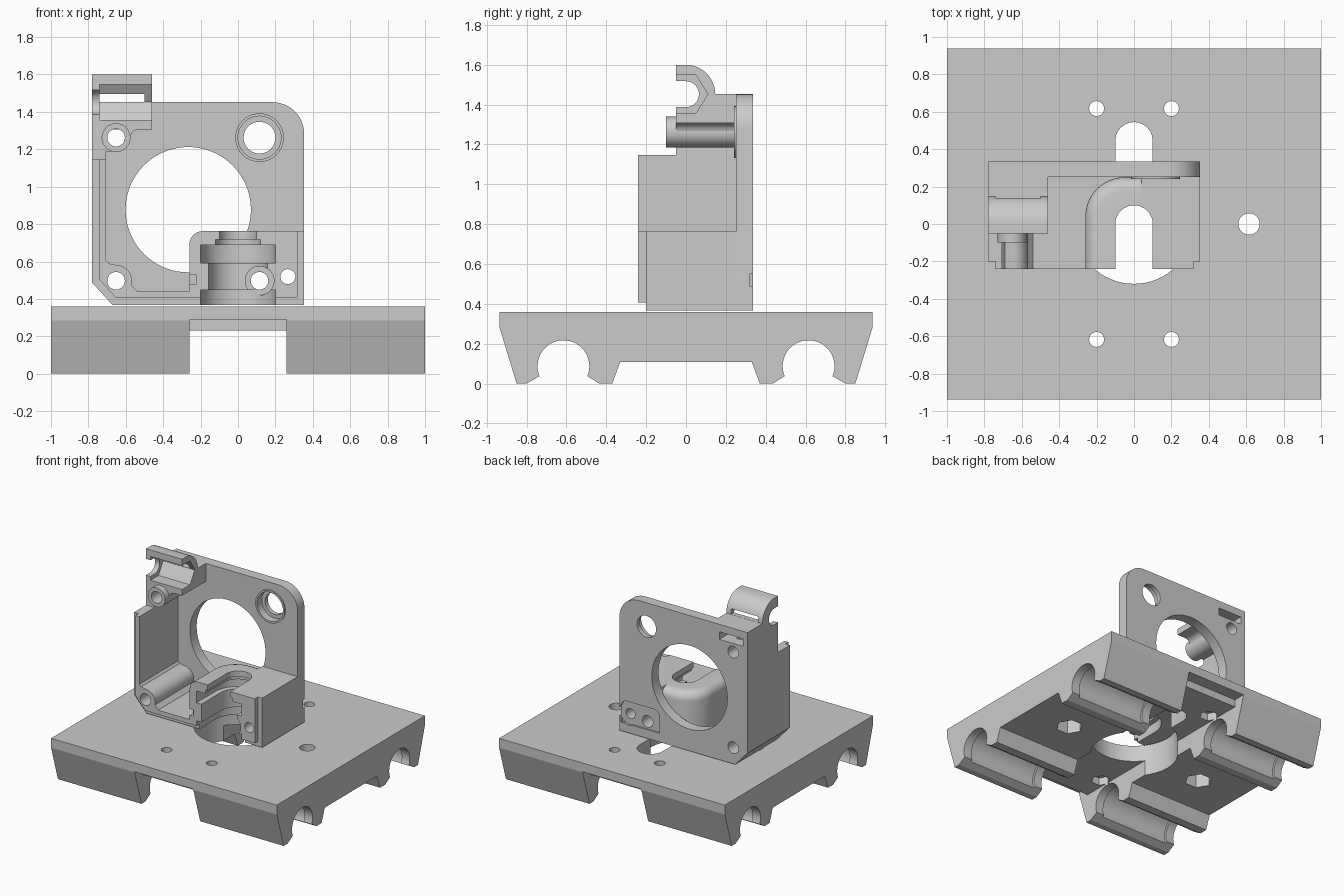
import bpy, bmesh, math

if "Cube" in bpy.data.objects:
    bpy.data.objects.remove(bpy.data.objects["Cube"])

grey = bpy.data.materials.new("plain grey")
grey.diffuse_color = (0.6, 0.6, 0.6, 1)
grey.use_nodes = True
grey.node_tree.nodes["Principled BSDF"].inputs["Base Color"].default_value = grey.diffuse_color


def arc(cx, cy, r, a0, a1, n=12):
    return [(cx + r * math.cos(math.radians(a0 + (a1 - a0) * i / n)),
             cy + r * math.sin(math.radians(a0 + (a1 - a0) * i / n))) for i in range(n + 1)]


def circle(cx, cy, r, n=40):
    return arc(cx, cy, r, 0, 360 - 360 / n, n - 1)


def rect(a0, b0, a1, b1):
    return [(a0, b0), (a1, b0), (a1, b1), (a0, b1)]


def prism(name, pts, axis, lo, hi, bevel=None):
    """Extrude a 2D profile along an axis; bevel = (edge test, radius)."""
    place = {'x': lambda p, t: (t, p[0], p[1]),
             'y': lambda p, t: (p[0], t, p[1]),
             'z': lambda p, t: (p[0], p[1], t)}[axis]
    bm = bmesh.new()
    a = [bm.verts.new(place(p, lo)) for p in pts]
    b = [bm.verts.new(place(p, hi)) for p in pts]
    bm.faces.new(a)
    bm.faces.new(b[::-1])
    n = len(pts)
    for i in range(n):
        bm.faces.new((a[i], b[i], b[(i + 1) % n], a[(i + 1) % n]))
    bmesh.ops.recalc_face_normals(bm, faces=bm.faces)
    if bevel:
        edges = [e for e in bm.edges if bevel[0](e)]
        bmesh.ops.bevel(bm, geom=edges, offset=bevel[1], segments=6, profile=0.5, affect='EDGES')
    me = bpy.data.meshes.new(name)
    bm.to_mesh(me)
    bm.free()
    me.materials.append(grey)
    ob = bpy.data.objects.new(name, me)
    bpy.context.collection.objects.link(ob)
    return ob


def cut(ob, pts, axis, lo, hi):
    """Subtract an extruded profile from an object."""
    tool = prism("cutter", pts, axis, lo, hi)
    m = ob.modifiers.new("cut", 'BOOLEAN')
    m.operation, m.solver, m.object = 'DIFFERENCE', 'EXACT', tool
    bpy.context.view_layer.objects.active = ob
    bpy.ops.object.modifier_apply(modifier=m.name)
    bpy.data.objects.remove(tool)


# --- Carriage base with four bearing channels ---
half = ([(0.33, 0.108), (0.37, 0), (0.435, 0)]
        + arc(0.615, 0.087, 0.13, 202.6, -22.6, 28)
        + [(0.80, 0), (0.85, 0), (0.937, 0.285), (0.937, 0.36)])
base = prism("carriage_base", half + [(-y, z) for y, z in reversed(half)], 'x', -1, 1)
cut(base, rect(-0.26, -0.1, 0.26, 0.23), 'y', -1, 1)
for s in (-1, 1):
    # shallow step at each end of the middle channel
    cut(base, rect(s * 0.84, 0.2, s * 1.0, 0.29), 'x', -0.26, 0.26)
    for t in (-1, 1):
        # bearing pocket, mounting hole and nut trap
        cut(base, circle(t * 0.615, 0.087, 0.147), 'x', *sorted((s * 0.33, s * 0.93)))
        cut(base, circle(s * 0.2, t * 0.617, 0.04, 24), 'z', 0, 0.5)
        cut(base, circle(s * 0.2, t * 0.617, 0.07, 6), 'z', 0, 0.29)
    cut(base, circle(s * 0.615, 0, 0.057, 24), 'z', 0, 0.5)
    cut(base, circle(s * 0.615, 0, 0.1, 6), 'z', 0, 0.22)
# central opening with its wire slot
cut(base, circle(0, 0, 0.32, 64), 'z', 0, 0.5)
cut(base, [(-0.1, 0), (0.1, 0)] + arc(0, 0.445, 0.1, 0, 180), 'z', 0, 0.5)

# --- Back plate ---
plate = prism("back_plate", [(-0.78, 0.49), (-0.67, 0.37), (0.354, 0.37)]
              + arc(0.184, 1.285, 0.17, 0, 90) + [(-0.78, 1.455)], 'y', 0.25, 0.335)
cut(plate, circle(-0.266, 0.88, 0.335, 72), 'y', 0, 0.5)
cut(plate, circle(0.115, 1.265, 0.085), 'y', 0, 0.5)
cut(plate, circle(0.115, 1.265, 0.115), 'y', 0, 0.30)
# shallow rear recess round the two lower screws
cut(plate, [(-0.0, 0.44), (0.34, 0.44)] + arc(0.29, 0.57, 0.05, 0, 90, 6)
    + arc(0.05, 0.57, 0.05, 90, 180, 6), 'y', 0.321, 0.5)
cut(plate, circle(0.27, 0.522, 0.09), 'y', 0.32, 0.5)

# raised ring round the upper hole
ring = prism("hole_rim", circle(0.115, 1.265, 0.13), 'y', 0.24, 0.25)
cut(ring, circle(0.115, 1.265, 0.115), 'y', 0, 0.5)


# --- Side wall and floor, with an inset front lip ---
def tray(d):
    return ([(-0.78 + d, 1.15), (-0.78 + d, 0.49 + d * 0.4), (-0.67 + d * 0.4, 0.37 + d),
             (-0.26, 0.37 + d), (-0.26, 0.445), (-0.54, 0.445)]
            + arc(-0.652, 0.5, 0.085, -15, 90) + [(-0.69, 0.592), (-0.705, 0.61), (-0.705, 1.15)])


wall = prism("side_wall_and_floor", tray(0), 'y', -0.2, 0.25)
lip = prism("tray_front_lip", tray(0.04), 'y', -0.24, -0.2)
prism("floor_corner", [(-0.26, 0.25)] + arc(-0.05, 0.04, 0.21, 90, 180, 14), 'z', 0.37, 0.445)
prism("upper_side_wall", rect(-0.78, 1.15, -0.705, 1.31), 'y', -0.05, 0.25)

# --- Upper screw post ---
post = prism("upper_screw_post", circle(-0.652, 1.265, 0.077), 'y', -0.1, 0.25)
web = prism("upper_post_web", [(-0.705, 1.19), (-0.652, 1.19), (-0.577, 1.265)]
            + arc(-0.527, 1.26, 0.05, 180, 90, 5) + [(-0.705, 1.31)], 'y', -0.05, 0.25)

# --- Hooked nut holder ---
hook = prism("hook_holder", [(-0.05, 1.31), (0.25, 1.31), (0.25, 1.455)]
             + arc(0, 1.455, 0.147, 0, 90) + [(-0.05, 1.602), (-0.05, 1.52)]
             + arc(0, 1.455, 0.065, 90, -90, 16) + [(-0.05, 1.39)], 'x', -0.78, -0.46)
cut(hook, [(-0.1, 1.55), (0.05, 1.55), (0.11, 1.455), (0.05, 1.36), (-0.1, 1.36)], 'x', -0.74, -0.4)
cut(hook, rect(-0.74, 1.456, -0.5, 1.498), 'y', 0, 0.2)
for ob in (plate, hook):
    cut(ob, rect(-0.74, 1.335, -0.53, 1.395), 'y', 0.13, 0.5)

# --- Hot end mount block: rounded left shoulder and square right half ---
shoulder = prism("mount_shoulder", [(-0.26, -0.2), (0.04, -0.2), (0.04, 0.25)]
                 + arc(-0.05, 0.04, 0.21, 90, 180, 14), 'z', 0.37, 0.765,
                 (lambda e: all(v.co.z > 0.7 for v in e.verts)
                  and not all(v.co.x > 0.03 for v in e.verts)
                  and not all(v.co.y < -0.19 for v in e.verts), 0.07))
block = prism("mount_block", rect(0.04, -0.2, 0.354, 0.25), 'z', 0.37, 0.765)
front = prism("mount_front_lip", [(-0.26, 0.41), (0.317, 0.41), (0.317, 0.765)]
              + arc(-0.19, 0.695, 0.07, 90, 180, 6), 'y', -0.24, -0.2)
# stepped groove, open to the front, with screw head clearance
for ob in (shoulder, block, front):
    for r, z0, z1 in ((0.2, 0.3, 0.45), (0.157, 0.44, 0.6), (0.2, 0.595, 0.69),
                      (0.12, 0.68, 0.72), (0.1, 0.71, 0.9)):
        cut(ob, [(-r, -0.4), (r, -0.4)] + arc(0, 0, r, 0, 180, 24), 'z', z0, z1)
cut(block, circle(0.115, 0.5, 0.077), 'y', -0.3, 0.17)
cut(front, circle(0.115, 0.5, 0.077), 'y', -0.3, 0.17)
cut(front, rect(-0.3, 0.48, -0.225, 0.53), 'y', -0.3, -0.1)

# --- Screw holes through all stacked parts ---
for x, z, r, parts in ((-0.652, 1.265, 0.047, (plate, post, web)),
                       (-0.652, 0.5, 0.047, (plate, wall, lip)),
                       (0.115, 0.5, 0.047, (plate, block)),
                       (0.267, 0.522, 0.04, (plate, block, front))):
    for ob in parts:
        cut(ob, circle(x, z, r, 28), 'y', -0.5, 0.6)

# --- Smooth the curved walls, keep the edges sharp ---
for ob in list(bpy.context.collection.objects):
    if ob.name != base.name:
        ob.location.z = -0.003
    bpy.ops.object.select_all(action='DESELECT')
    ob.select_set(True)
    bpy.context.view_layer.objects.active = ob
    bpy.ops.object.shade_smooth_by_angle(angle=math.radians(16 if ob.name == base.name else 22))
